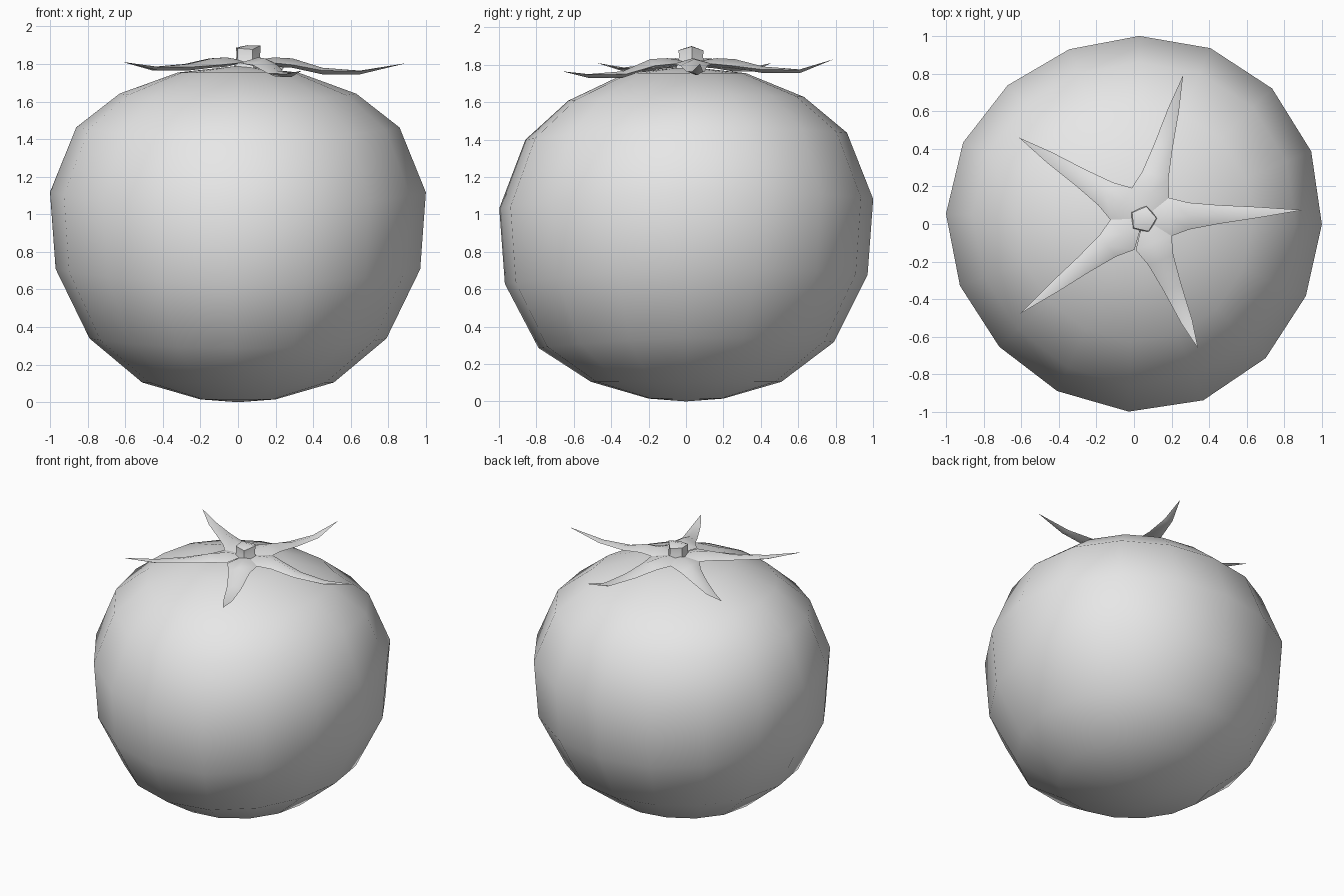
import bpy, bmesh
from math import sin, cos, radians, pi
from mathutils import Vector

default = bpy.data.objects.get("Cube")
if default:
    bpy.data.objects.remove(default, do_unlink=True)

grey = bpy.data.materials.new("plain_grey")
grey.use_nodes = True
grey.diffuse_color = (0.8, 0.8, 0.8, 1)
grey.node_tree.nodes["Principled BSDF"].inputs["Base Color"].default_value = (0.8, 0.8, 0.8, 1)


def finish(bm, name, smooth_angle):
    bmesh.ops.remove_doubles(bm, verts=bm.verts, dist=0.0005)
    bmesh.ops.recalc_face_normals(bm, faces=bm.faces)
    mesh = bpy.data.meshes.new(name)
    bm.to_mesh(mesh)
    bm.free()
    mesh.materials.append(grey)
    obj = bpy.data.objects.new(name, mesh)
    bpy.context.collection.objects.link(obj)
    bpy.ops.object.select_all(action='DESELECT')
    obj.select_set(True)
    bpy.context.view_layer.objects.active = obj
    bpy.ops.object.shade_smooth_by_angle(angle=radians(smooth_angle))
    return obj


def loft(bm, rings, start=None, end=None):
    """Skin rings of points; start and end are optional pole points."""
    rows = [[bm.verts.new(p) for p in ring] for ring in rings]
    n = len(rows[0])
    for a, b in zip(rows, rows[1:]):
        for i in range(n):
            j = (i + 1) % n
            bm.faces.new((a[i], a[j], b[j], b[i]))
    for row, pole in ((rows[0], start), (rows[-1], end)):
        if pole is None:
            bm.faces.new(row)
        else:
            tip = bm.verts.new(pole)
            for i in range(n):
                bm.faces.new((row[i], row[(i + 1) % n], tip))


# Fruit: a lathed body, slightly lopsided
SIDES = 16
profile = [(0.2, 0.015), (0.51, 0.105), (0.79, 0.32), (0.97, 0.68),
           (1.0, 1.087), (0.86, 1.44), (0.63, 1.63), (0.32, 1.755)]


def body_point(r, z, i):
    a = 2 * pi * i / SIDES
    a += radians(1.5 * cos(a) - 1.6)
    wobble = 1 + 0.03 * sin(2 * a) * cos(a - pi / 4)
    lift = r * r * (0.03 * cos(2 * a) + 0.025 * sin(a)) if 0.6 < r else 0
    return (r * wobble * cos(a), r * wobble * sin(a), z + lift)


bm = bmesh.new()
loft(bm, [[body_point(r, z, i) for i in range(SIDES)] for r, z in profile],
     (0, 0, 0), (0, 0, 1.79))
finish(bm, "fruit_body", 80)

# Calyx: five pointed leaves meeting at a hub
CENTRE = Vector((0.05, 0.03, 0))
# angle, length, height of the dip, height of the tip
leaves = [(3, 0.85, 1.765, 1.805), (74.5, 0.79, 1.775, 1.83),
          (147, 0.79, 1.785, 1.81), (217.7, 0.83, 1.785, 1.81),
          (292.8, 0.75, 1.75, 1.765)]
bm = bmesh.new()
for angle, length, dip, tip in leaves:
    along = Vector((cos(radians(angle)), sin(radians(angle)), 0))
    side = Vector((-along.y, along.x, 0))
    # distance, half width, ridge height, edge drop, underside drop
    stations = [(0.14, 0.103, 1.835, 0.03, 0.05),
                (0.24, 0.072, 1.83, 0.035, 0.05),
                (0.40, 0.050, dip + 0.015, 0.015, 0.035),
                (0.60, 0.030, dip, 0.003, 0.02)]
    rings = []
    for d, w, z, edge, under in stations:
        p = CENTRE + along * d
        rings.append([p + side * w + Vector((0, 0, z - edge)),
                      p + Vector((0, 0, z)),
                      p - side * w + Vector((0, 0, z - edge)),
                      p + Vector((0, 0, z - under))])
    loft(bm, rings, CENTRE + Vector((0, 0, 1.815)),
         CENTRE + along * length + Vector((0, 0, tip)))
finish(bm, "calyx", 70)

# Stem: a short five-sided stub with a ridged top
bm = bmesh.new()


def stem_ring(radius, z, slope):
    ring = []
    for i in range(5):
        a = radians(72 * i + 5)
        y = radius * sin(a)
        ring.append(CENTRE + Vector((radius * cos(a), y - 0.005, z - slope * abs(y))))
    return ring


loft(bm, [stem_ring(0.085, 1.78, 0), stem_ring(0.068, 1.84, 0), stem_ring(0.07, 1.9, 0.35)],
     CENTRE + Vector((0, 0, 1.78)), CENTRE + Vector((0, 0, 1.9)))
finish(bm, "stem", 50)
